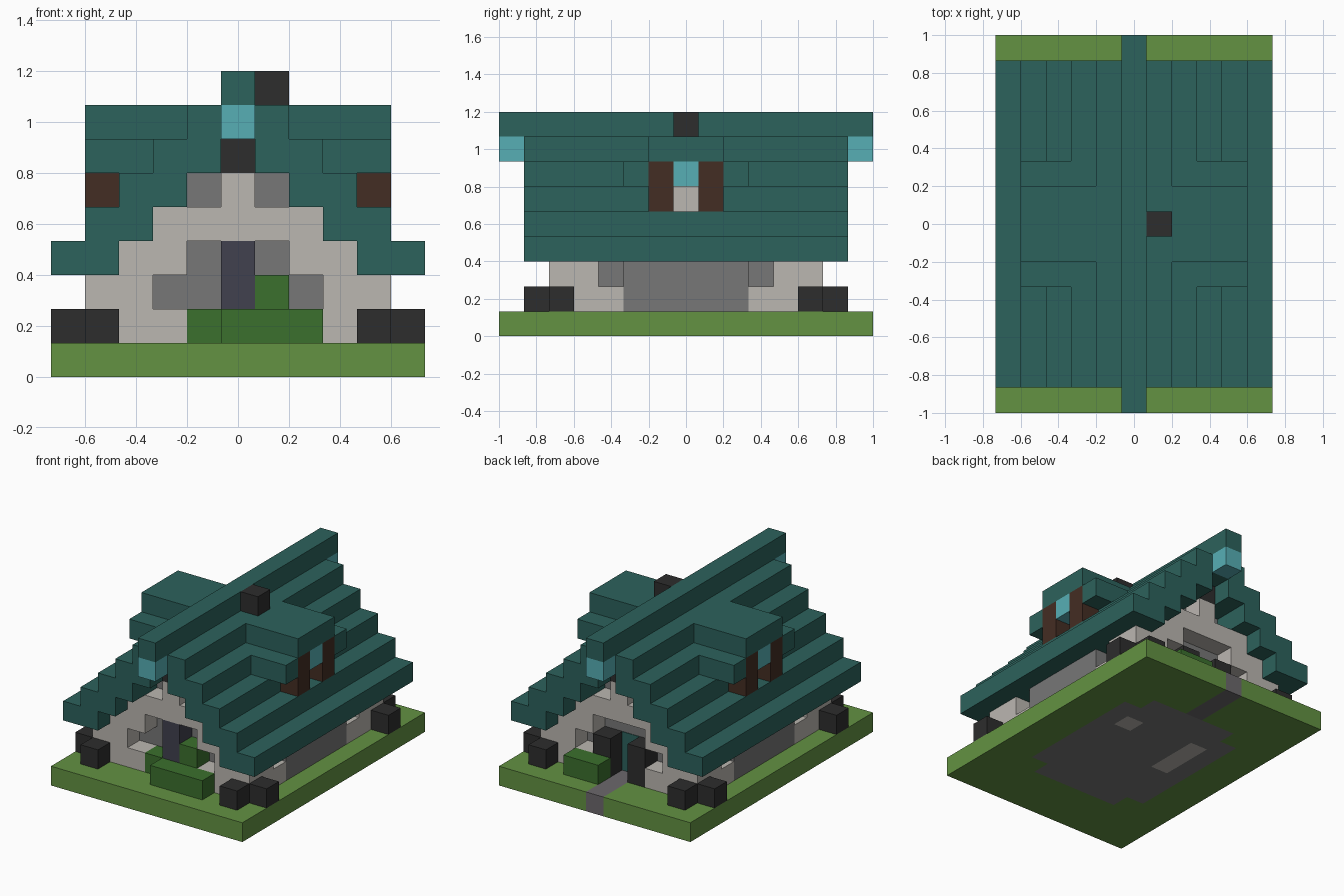
import bpy, bmesh

cube = bpy.data.objects.get("Cube")
if cube:
    bpy.data.objects.remove(cube, do_unlink=True)

U = 2 / 15  # edge of one block


def material(name, r, g, b):
    def linear(c):
        c /= 255
        return c / 12.92 if c <= 0.04045 else ((c + 0.055) / 1.055) ** 2.4
    m = bpy.data.materials.new(name)
    m.use_nodes = True
    col = (linear(r), linear(g), linear(b), 1)
    m.diffuse_color = col
    m.node_tree.nodes["Principled BSDF"].inputs["Base Color"].default_value = col
    return m


GRASS = material("grass green", 99, 146, 66)
HEDGE = material("hedge green", 59, 112, 45)
TEAL = material("roof teal", 44, 98, 92)
GLASS = material("pale cyan", 87, 175, 181)
BLACK = material("charcoal", 45, 45, 45)
BROWN = material("shutter brown", 68, 45, 35)
STONE = material("light stone", 187, 183, 177)
GREY = material("mid grey", 119, 119, 119)
SLATE = material("slate blue", 65, 65, 78)
PATH = material("path grey", 108, 104, 108)


def finish(bm, name, *mats):
    bmesh.ops.scale(bm, vec=(U, U, U), verts=bm.verts)
    bmesh.ops.recalc_face_normals(bm, faces=bm.faces)
    me = bpy.data.meshes.new(name)
    bm.to_mesh(me)
    bm.free()
    for m in mats:
        me.materials.append(m)
    ob = bpy.data.objects.new(name, me)
    bpy.context.collection.objects.link(ob)
    return ob


def box(name, mat, xs, ys, zs):
    """Box spanning the given inclusive block indices on each axis."""
    bm = bmesh.new()
    bmesh.ops.create_cube(bm, size=1)
    for v in bm.verts:
        v.co.x = xs[1] + 0.5 if v.co.x > 0 else xs[0] - 0.5
        v.co.y = ys[1] + 0.5 if v.co.y > 0 else ys[0] - 0.5
        v.co.z = zs[1] + 1 if v.co.z > 0 else zs[0]
    return finish(bm, name, mat)


def extrude(name, mat, outer, inner, y0, y1):
    """Symmetric arch: right-hand outer and inner outlines, bottom to top."""
    flip = lambda pts: [(-x, z) for x, z in pts]
    outline = outer + flip(outer)[::-1] + flip(inner) + inner[::-1]
    bm = bmesh.new()
    face = bm.faces.new([bm.verts.new((x, y0, z)) for x, z in outline])
    ext = bmesh.ops.extrude_face_region(bm, geom=[face])
    for v in ext["geom"]:
        if isinstance(v, bmesh.types.BMVert):
            v.co.y = y1
    return finish(bm, name, mat)


# Lawn slab with floor and path coloured by position
bm = bmesh.new()
bmesh.ops.create_grid(bm, x_segments=11, y_segments=15, size=0.5)
for v in bm.verts:
    v.co.x *= 11
    v.co.y *= 15
ext = bmesh.ops.extrude_face_region(bm, geom=bm.faces[:])
for v in ext["geom"]:
    if isinstance(v, bmesh.types.BMVert):
        v.co.z = 1
for f in bm.faces:
    c = f.calc_center_median()
    x, y = round(c.x), round(c.y)
    if x == 0 and abs(c.x) < 0.4 and y > 4:
        f.material_index = 1
    elif (abs(x) < 4 and abs(y) < 4) or (abs(x) < 3 and abs(y) == 4):
        patch = (x == 2 and y == 2) or (x == -2 and 0 <= y <= 2)
        f.material_index = 3 if patch else 2
finish(bm, "lawn", GRASS, PATH, GREY, STONE)

# Stepped roof and ridge
slope_out = [(5.5 - k, 3 + k + t) for k in range(5) for t in (0, 1)]
slope_in = [(3.5 - k, 3 + k + t) for k in range(4) for t in (0, 1)]
extrude("roof", TEAL, slope_out, slope_in, -6.5, 6.5)
box("ridge_beam", TEAL, (0, 0), (-7, 7), (8, 8))
box("chimney", BLACK, (1, 1), (0, 0), (8, 8))

# Gable ends, front and back
gable_out = [(4.5, 1), (4.5, 3), (3.5, 3), (3.5, 4), (2.5, 4), (2.5, 5)]
gable_in = [(1.5, 1), (1.5, 2), (2.5, 2), (2.5, 3), (1.5, 3), (1.5, 4)]
for s, end in ((-1, "front"), (1, "back")):
    extrude(end + "_gable_wall", STONE, gable_out, gable_in, 5 * s - 0.5, 5 * s + 0.5)
    y4, y5, y7 = (4 * s,) * 2, (5 * s,) * 2, (7 * s,) * 2
    box(end + "_inner_wall", GREY, (-2, 2), y4, (1, 3))
    box(end + "_attic_wall", GREY, (-1, 1), y4, (4, 5))
    box(end + "_attic_post", STONE, (0, 0), y5, (5, 5))
    box(end + "_gable_vent", BLACK, (0, 0), y5, (6, 6))
    box(end + "_ridge_lamp", GLASS, (0, 0), y7, (7, 7))

# Sides: walls, dormers and corner stones
for s, side in ((1, "left"), (-1, "right")):
    def span(a, b):
        return sorted((a * s, b * s))
    box(side + "_inner_wall", GREY, span(3, 3), (-3, 3), (1, 3))
    box(side + "_wall", GREY, span(4, 4), (-2, 2), (1, 2))
    box(side + "_dormer_roof", TEAL, span(2, 4), (-1, 1), (7, 7))
    box(side + "_dormer_core", TEAL, span(3, 3), (-2, 2), (6, 6))
    box(side + "_dormer_window", GLASS, span(4, 4), (0, 0), (6, 6))
    sill = box(side + "_dormer_sill", STONE, span(3, 3), (0, 0), (5, 5))
    sill.location.x = 0.004 * s
    for t, end in ((-1, "front"), (1, "back")):
        def at(n):
            return (n * t, n * t)
        tag = f"{side}_{end}_"
        box(tag + "shutter", BROWN, span(4, 4), at(1), (5, 6))
        box(tag + "dormer_cheek", TEAL, span(4, 4), at(2), (6, 6))
        box(tag + "low_wall", STONE, span(4, 4), sorted((3 * t, 4 * t)), (1, 1))
        box(tag + "upper_wall", STONE, span(4, 4), at(4), (2, 2))
        box(tag + "corner_stone_a", BLACK, span(4, 4), at(6), (1, 1))
        box(tag + "corner_stone_b", BLACK, span(5, 5), at(5), (1, 1))
    box(side + "_door_post", BLACK, span(1, 1), (5, 5), (1, 2))

# Doors and planting
door = box("back_door", TEAL, (0, 0), (4, 4), (1, 2))
door.location.y = 0.004
box("front_panel", SLATE, (0, 0), (-5, -5), (2, 3))
box("front_hedge", HEDGE, (0, 2), (-6, -6), (1, 1))
box("front_bed", HEDGE, (-1, 1), (-5, -5), (1, 1))
box("front_shrub", HEDGE, (1, 1), (-5, -5), (2, 2))
box("back_hedge", HEDGE, (1, 2), (6, 6), (1, 1))
